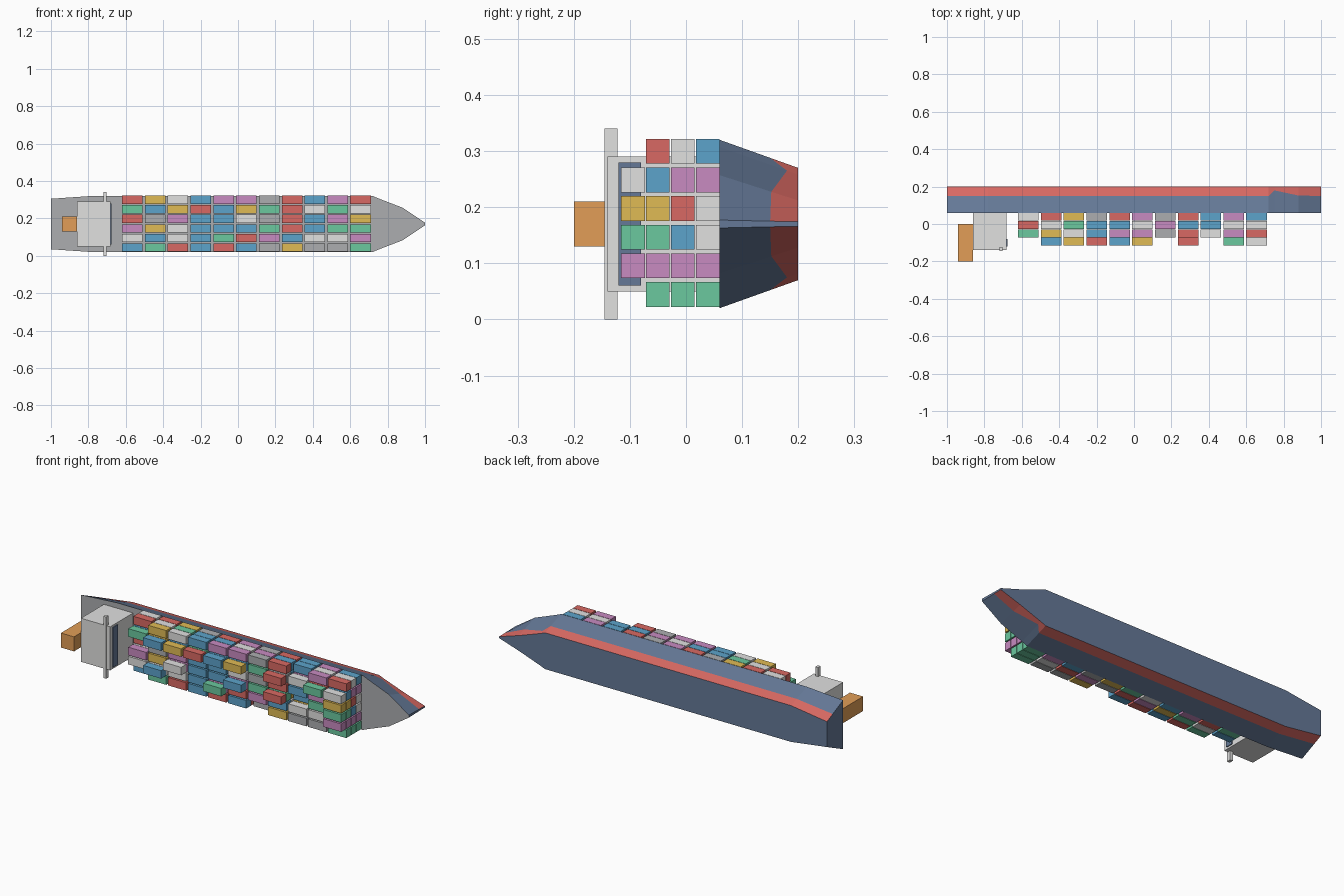
import bpy
import bmesh
from mathutils import Matrix, Vector

default_cube = bpy.data.objects.get("Cube")
if default_cube:
    bpy.data.objects.remove(default_cube)


def make_material(name, rgb):
    linear = [((c / 255 + 0.055) / 1.055) ** 2.4 for c in rgb] + [1]
    mat = bpy.data.materials.new(name)
    mat.use_nodes = True
    mat.diffuse_color = linear
    bsdf = next(n for n in mat.node_tree.nodes if n.type == 'BSDF_PRINCIPLED')
    bsdf.inputs["Base Color"].default_value = linear
    bsdf.inputs["Roughness"].default_value = 0.8
    return mat


HULL = make_material("hull_blue", (101, 121, 151))
RED = make_material("red", (217, 105, 99))
DARK = make_material("deck_grey", (172, 174, 176))
LIGHT = make_material("light_grey", (225, 225, 224))
ORANGE = make_material("orange", (226, 158, 87))
BLUE = make_material("container_blue", (92, 163, 203))
GREEN = make_material("container_green", (107, 200, 159))
PURPLE = make_material("container_purple", (200, 139, 193))
YELLOW = make_material("container_yellow", (224, 187, 85))

CENTRE = 0.17            # middle of the beam, along z
DECK, KEEL = 0.06, 0.20  # deck and bottom planes, along y


def finish(name, bm, materials):
    bmesh.ops.recalc_face_normals(bm, faces=bm.faces)
    mesh = bpy.data.meshes.new(name)
    bm.to_mesh(mesh)
    bm.free()
    for mat in materials:
        mesh.materials.append(mat)
    obj = bpy.data.objects.new(name, mesh)
    bpy.context.collection.objects.link(obj)
    return obj


def add_box(bm, low, high, index=0):
    low, high = Vector(low), Vector(high)
    matrix = Matrix.Translation((low + high) / 2) @ Matrix.Diagonal(high - low).to_4x4()
    made = bmesh.ops.create_cube(bm, size=1, matrix=matrix)
    for face in {f for v in made["verts"] for f in v.link_faces}:
        face.material_index = index


def box(name, low, high, mat):
    bm = bmesh.new()
    add_box(bm, low, high)
    return finish(name, bm, [mat])


# Hull: stations of (x, half beam at deck, half beam at bottom, start of red band)
stations = [(-1, 0.135, 0.07, 0.15), (-0.78, 0.15, 0.1, 0.15),
            (0.72, 0.15, 0.1, 0.15), (0.75, 0.137, 0.088, 0.18),
            (0.88, 0.087, 0.042, 0.152), (1, 0.007, 0.004, 0.15)]
bm = bmesh.new()
rings = []
for x, top, bottom, band in stations:
    ring = []
    for side, levels in ((1, (DECK, band, KEEL)), (-1, (KEEL, band, DECK))):
        for y in levels:
            width = top + (bottom - top) * (y - DECK) / (KEEL - DECK)
            ring.append(bm.verts.new((x, y, CENTRE + side * width)))
    rings.append(ring)
face_colours = [0, 1, 0, 1, 0, 2]  # side, band, bottom, band, side, deck
for a, b in zip(rings, rings[1:]):
    for i, colour in enumerate(face_colours):
        j = (i + 1) % len(a)
        bm.faces.new((a[i], a[j], b[j], b[i])).material_index = colour
bm.faces.new(rings[0])
bm.faces.new(rings[-1])
finish("hull", bm, [HULL, RED, DARK])

# Bridge tower, its window band and wing, and the funnel astern
box("bridge_tower", (-0.86, -0.14, 0.05), (-0.682, DECK, 0.29), LIGHT)
box("bridge_window", (-0.682, -0.12, 0.06), (-0.677, -0.08, 0.28), HULL)
box("bridge_wing", (-0.72, -0.145, 0), (-0.703, -0.122, 0.34), LIGHT)
box("funnel", (-0.94, -0.2, 0.13), (-0.86, 0, 0.21), ORANGE)

# Containers: one line per bay, one word per stack, letters from the deck out
letters = "RYLDBGP"
container_mats = [RED, YELLOW, LIGHT, DARK, BLUE, GREEN, PURPLE]
bays = [
    "GB PRL BLP GR PBG LR",
    "RLG PGLB RBY GPD RPYB RLY",
    "PGR BYL GRPL LBP YDBY YGL",
    "BYB RPB GLB DRB YPGR DBB",
    "LPR YBPG RDB PGB LRBB RBP",
    "GRB PYR DGPB BPL RGBY PLP",
    "YD LGP RBG PYD BLG DPD",
    "DPY RLB BYGR GPR LBDR RBR",
    "BRD PYL GB RDB YPL BB",
    "PLD BGL RYG DBP LPRG PLP",
    "GGG PPPP LBGG LRYY PPBL BLR",
]
LENGTH, WIDTH, HEIGHT = 0.11, 0.044, 0.042
for bay, stacks in enumerate(bays):
    bm = bmesh.new()
    x = -0.62 + bay * 0.122
    for row, stack in enumerate(stacks.split()):
        z = 0.0225 + row * 0.051
        for layer, letter in enumerate(stack):
            y = DECK - layer * 0.0445
            add_box(bm, (x, y - HEIGHT, z), (x + LENGTH, y, z + WIDTH),
                    letters.index(letter))
    finish(f"container_bay_{bay + 1}", bm, container_mats)
